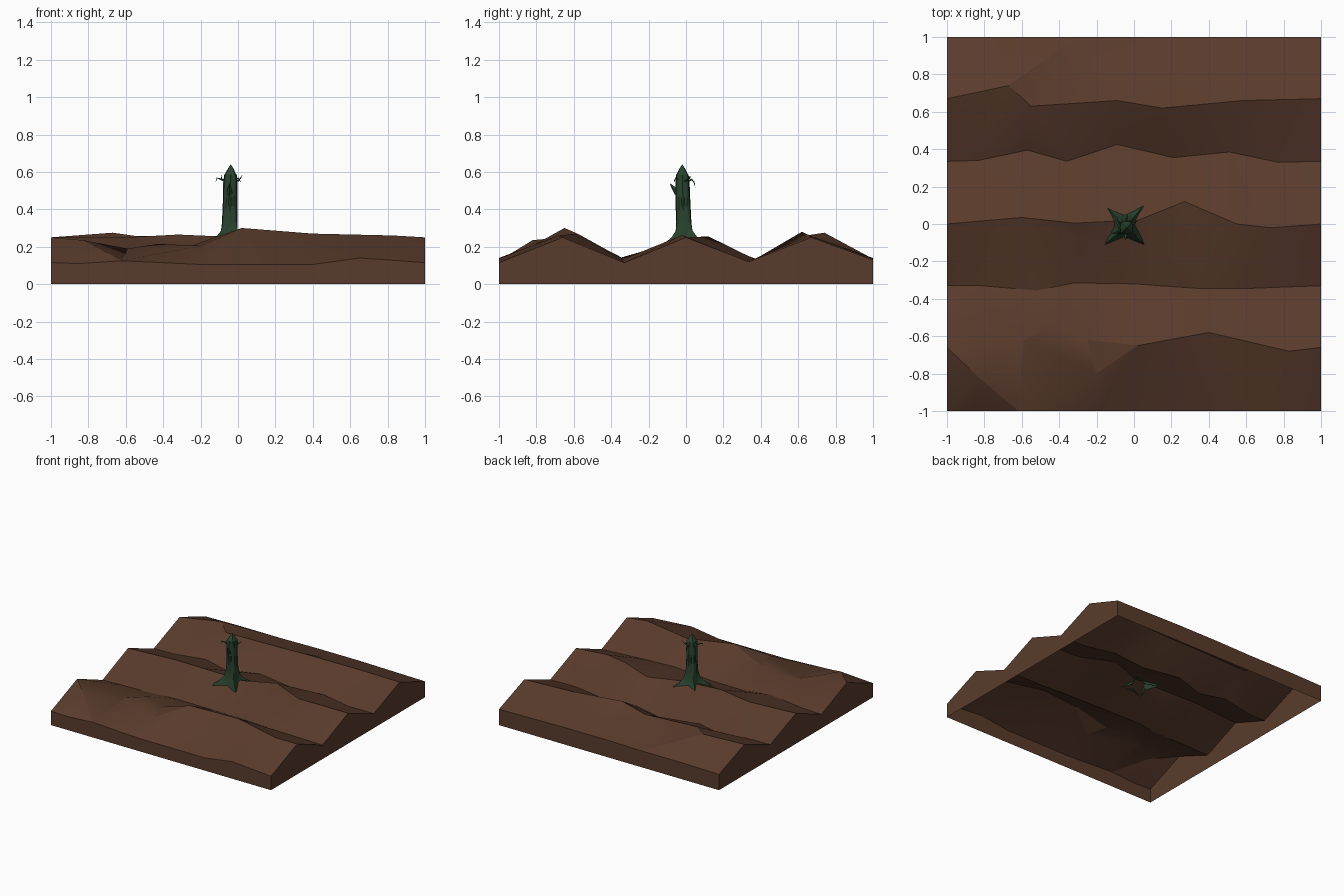
import bpy, bmesh, math
from mathutils import Vector
from mathutils.geometry import delaunay_2d_cdt

if "Cube" in bpy.data.objects:
    bpy.data.objects.remove(bpy.data.objects["Cube"])


def material(name, rgb):
    m = bpy.data.materials.new(name)
    m.diffuse_color = (*rgb, 1)
    m.use_nodes = True
    m.node_tree.nodes["Principled BSDF"].inputs["Base Color"].default_value = m.diffuse_color
    return m


soil = material("brown soil", (0.101, 0.044, 0.025))
bark = material("dark green bark", (0.022, 0.055, 0.026))


def make_object(name, bm, mat, angle):
    bmesh.ops.recalc_face_normals(bm, faces=bm.faces[:])
    me = bpy.data.meshes.new(name)
    bm.to_mesh(me)
    bm.free()
    me.materials.append(mat)
    ob = bpy.data.objects.new(name, me)
    bpy.context.collection.objects.link(ob)
    bpy.ops.object.select_all(action='DESELECT')
    ob.select_set(True)
    bpy.context.view_layer.objects.active = ob
    bpy.ops.object.shade_smooth_by_angle(angle=math.radians(angle))
    return ob


# Ploughed soil: crest and furrow lines running along x
front_edge = [(-1, -1, .115), (-.85, -1, .11), (-.62, -1, .125), (-.2, -1, .105),
              (.4, -1, .105), (.65, -1, .14), (1, -1, .115)]
front_crest_left = [(-1, -.66, .25), (-.83, -.82, .235), (-.59, -.62, .19), (-.43, -.55, .215)]
front_crest = [(-.62, -1, .125), (-.2, -.8, .205), (.02, -.65, .30), (.4, -.58, .27),
               (.83, -.68, .26), (1, -.66, .25)]
broken_bank = [(-.83, -.82, .235), (-.62, -1, .125), (-.59, -.62, .19), (-.52, -.355, .14)]
front_furrow = [(-1, -.33, .115), (-.82, -.33, .12), (-.52, -.355, .125), (-.32, -.315, .13),
                (0, -.32, .13), (.35, -.345, .14), (.6, -.345, .13), (1, -.33, .115)]
middle_crest = [(-1, 0, .25), (-.6, .035, .25), (-.32, .005, .265), (-.28, -.09, .215),
                (-.08, -.1, .213), (.02, .02, .25), (.27, .12, .255), (.55, 0, .25),
                (.73, -.02, .262), (1, 0, .25)]
back_furrow = [(-1, .335, .12), (-.83, .34, .12), (-.57, .395, .122), (-.36, .335, .12),
               (-.09, .425, .118), (.21, .355, .125), (.51, .385, .125), (.77, .33, .12), (1, .335, .12)]
back_crest = [(-1, .67, .25), (-.67, .74, .275), (-.55, .63, .258), (-.09, .66, .25),
              (.15, .62, .28), (.58, .66, .26), (1, .67, .25)]
back_edge = [(-1, 1, .13), (-.7, 1, .135), (-.3, 1, .135), (.02, 1, .14), (.4, 1, .14), (1, 1, .13)]

points = [(.23, .81, .19), (.3, -.03, .225), (-.25, -.62, .205)]
edges = []
for line in (front_edge, front_crest_left, front_crest, broken_bank, front_furrow,
             middle_crest, back_furrow, back_crest, back_edge):
    for p in line:
        if p not in points:
            points.append(p)
    edges += [(points.index(a), points.index(b)) for a, b in zip(line, line[1:])]
co, _, faces, *_ = delaunay_2d_cdt([Vector(p[:2]) for p in points], edges, [], 0, 1e-5)
bm = bmesh.new()
vs = []
for c in co:
    src = min(points, key=lambda p: (p[0] - c.x) ** 2 + (p[1] - c.y) ** 2)
    vs.append(bm.verts.new((c.x, c.y, src[2])))
for f in faces:
    bm.faces.new([vs[i] for i in f])
# side walls, open underneath
rim = [e for e in bm.edges if e.is_boundary]
ext = bmesh.ops.extrude_edge_only(bm, edges=rim)
for g in ext["geom"]:
    if isinstance(g, bmesh.types.BMVert):
        g.co.z = 0
make_object("soil_furrows", bm, soil, 22)


# Trunk: star-shaped rings (centre x, centre y, z, notch radius, root radius)
rings = [(-.05, -.005, .210, .066, .148), (-.05, -.005, .226, .062, .142),
         (-.05, -.008, .25, .052, .098), (-.046, -.01, .285, .043, .064),
         (-.044, -.013, .34, .039, .050), (-.042, -.016, .44, .037, .045),
         (-.041, -.019, .54, .036, .043), (-.04, -.02, .583, .034, .042),
         (-.04, -.02, .595, .026, .031), (-.039, -.02, .618, .015, .018)]
N = 24
bm = bmesh.new()
prev = None
for cx, cy, z, ra, rd in rings:
    ring = []
    for i in range(N):
        a = math.tau * i / N
        # straight edge from notch point to root tip
        t = a % (math.pi / 2)
        t = min(t, math.pi / 2 - t)
        q = rd * math.sqrt(.5)
        r = ra * q / (q * math.cos(t) + (ra - q) * math.sin(t))
        if .3 < z < .57:
            r *= 1 + .06 * (-1) ** i       # bark grooves
        ring.append(bm.verts.new((cx + r * math.cos(a), cy + r * math.sin(a), z)))
    if prev:
        for i in range(N):
            j = (i + 1) % N
            bm.faces.new((prev[i], prev[j], ring[j], ring[i]))
    prev = ring
tip = bm.verts.new((-.039, -.02, .64))
for i in range(N):
    bm.faces.new((prev[i], prev[(i + 1) % N], tip))
make_object("trunk_with_roots", bm, bark, 30)


# Tapering thorns and twigs around the crown
def twig(name, path, r0):
    bm = bmesh.new()
    path = [Vector(p) for p in path]
    prev = None
    for k, p in enumerate(path[:-1]):
        d = (path[k + 1] - path[max(k - 1, 0)]).normalized()
        u = d.orthogonal().normalized()
        w = d.cross(u)
        r = r0 * (1 - .8 * k / (len(path) - 1))
        ring = [bm.verts.new(p + r * (u * math.cos(t) + w * math.sin(t)))
                for t in (math.tau * i / 5 for i in range(5))]
        if prev:
            for i in range(5):
                bm.faces.new((prev[i], prev[(i + 1) % 5], ring[(i + 1) % 5], ring[i]))
        prev = ring
    end = bm.verts.new(path[-1])
    for i in range(5):
        bm.faces.new((prev[i], prev[(i + 1) % 5], end))
    make_object(name, bm, bark, 40)


twig("left_twig", [(-.065, -.04, .55), (-.09, -.045, .56), (-.112, -.05, .567), (-.121, -.05, .54)], .007)
twig("left_back_twig", [(-.065, .0, .55), (-.08, .01, .558), (-.088, .02, .565), (-.09, .025, .585)], .006)
twig("right_twig", [(-.015, -.005, .55), (.004, .005, .555), (.013, .015, .565), (.024, .02, .585)], .007)
twig("right_front_twig", [(-.015, -.04, .56), (-.0, -.055, .567), (.008, -.06, .56), (.015, -.065, .54)], .006)
twig("back_twig", [(-.04, .01, .55), (-.04, .03, .56), (-.035, .043, .545), (-.035, .05, .515)], .007)
twig("front_thorn", [(-.045, -.04, .48), (-.045, -.058, .505), (-.045, -.072, .522), (-.045, -.087, .54)], .018)
